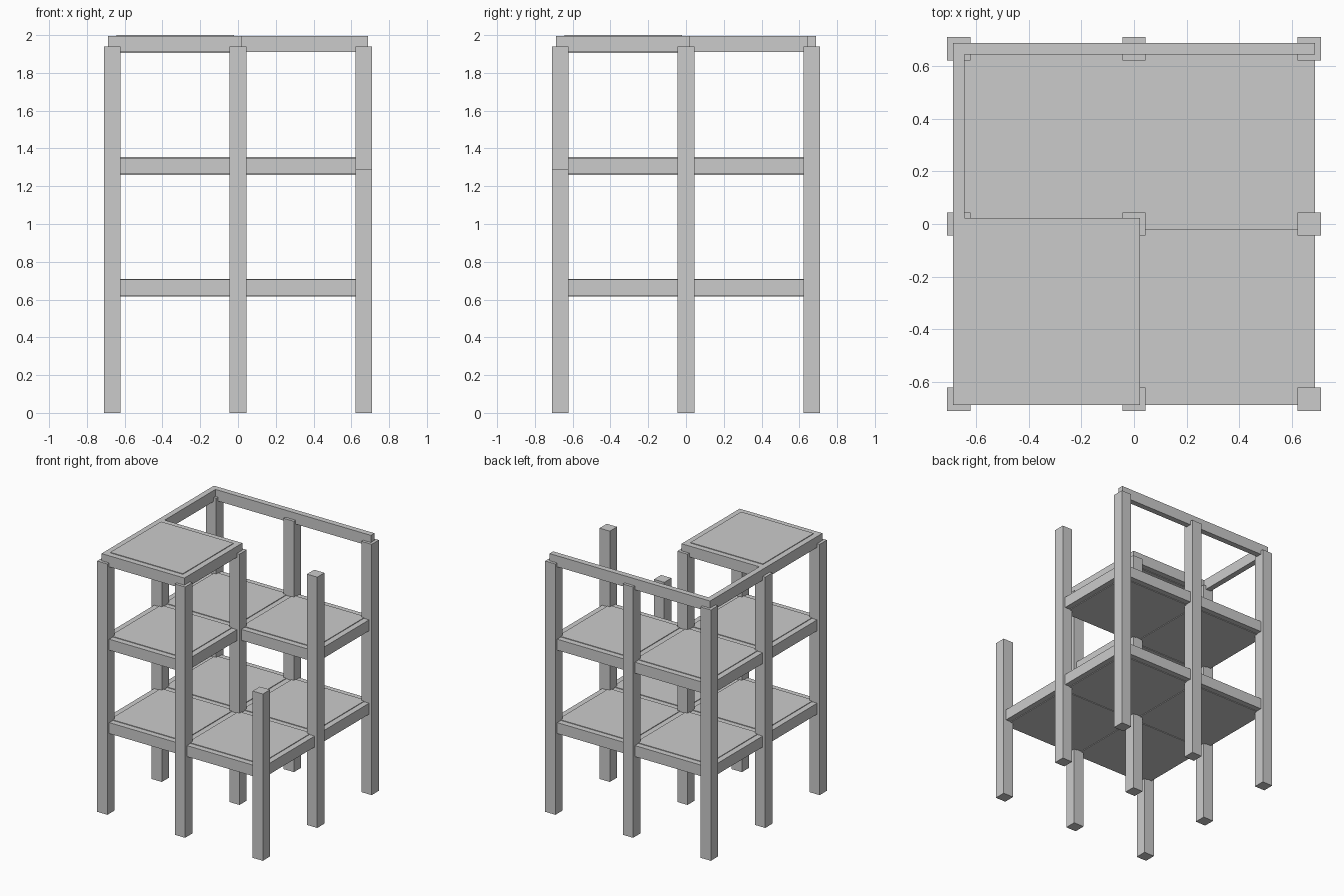
import bpy

if "Cube" in bpy.data.objects:
    bpy.data.objects.remove(bpy.data.objects["Cube"])

AXES = [-0.665, 0.0, 0.665]       # column grid lines in x and y
COL = 0.044                       # column half width
BEAM = 0.022                      # beam half width
LEVELS = [(0.62, 0.705), (1.265, 1.35), (1.91, 1.995)]   # beam bottom and top per storey
LIP = 0.005                       # slab stands slightly proud of beams


def box(name, lo, hi):
    size = [b - a for a, b in zip(lo, hi)]
    mid = [(a + b) / 2 for a, b in zip(lo, hi)]
    bpy.ops.mesh.primitive_cube_add(size=1, location=mid)
    ob = bpy.context.object
    ob.name = name
    ob.scale = size
    bpy.ops.object.transform_apply(location=False, rotation=False, scale=True)
    return ob


def beam(level, a, b):
    """Beam between two grid nodes given as (i, j)."""
    z0, z1 = LEVELS[level]
    box(f"beam_{level + 1}",
        (AXES[a[0]] - BEAM, AXES[a[1]] - BEAM, z0),
        (AXES[b[0]] + BEAM, AXES[b[1]] + BEAM, z1))


def slab(level, i, j):
    """Floor slab filling bay (i, j)."""
    z0, z1 = LEVELS[level]
    box(f"slab_{level + 1}",
        (AXES[i] + BEAM, AXES[j] + BEAM, z0 - LIP),
        (AXES[i + 1] - BEAM, AXES[j + 1] - BEAM, z1 + LIP))


# Columns: the front right one stops at the second storey
for i, x in enumerate(AXES):
    for j, y in enumerate(AXES):
        top = 1.29 if (i, j) == (2, 0) else 1.94
        box("column", (x - COL, y - COL, 0), (x + COL, y + COL, top))

# First floor: full grid
for k in range(3):
    beam(0, (0, k), (2, k))
    beam(0, (k, 0), (k, 2))

# Second floor: front right bay left open
beam(1, (0, 0), (1, 0))
beam(1, (0, 1), (2, 1))
beam(1, (0, 2), (2, 2))
beam(1, (0, 0), (0, 2))
beam(1, (1, 0), (1, 2))
beam(1, (2, 1), (2, 2))

# Roof: front left bay framed, plus left and back edge beams
beam(2, (0, 0), (1, 0))
beam(2, (0, 1), (1, 1))
beam(2, (0, 2), (2, 2))
beam(2, (0, 0), (0, 2))
beam(2, (1, 0), (1, 1))

# Slabs per storey
BAYS = [[(0, 0), (1, 0), (0, 1), (1, 1)], [(0, 0), (0, 1), (1, 1)], [(0, 0)]]
for level, bays in enumerate(BAYS):
    for i, j in bays:
        slab(level, i, j)
